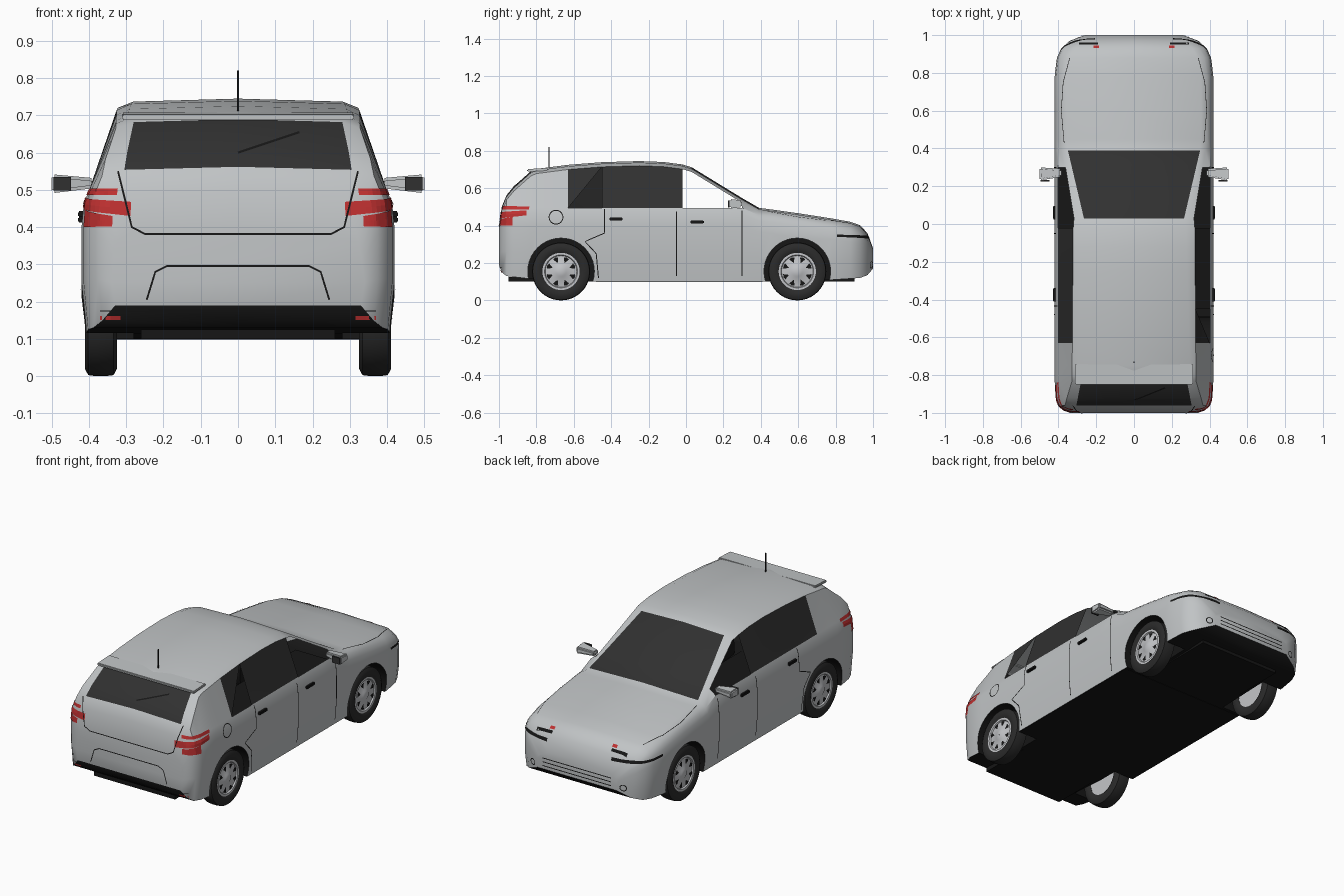
import bpy, bmesh, math
from mathutils import Vector
from mathutils.bvhtree import BVHTree

if "Cube" in bpy.data.objects:
    bpy.data.objects.remove(bpy.data.objects["Cube"])


def mat(name, r, g, b):
    m = bpy.data.materials.new(name)
    m.diffuse_color = (r, g, b, 1)
    m.use_nodes = True
    m.node_tree.nodes["Principled BSDF"].inputs["Base Color"].default_value = m.diffuse_color
    return m


PAINT = mat("silver_paint", .53, .55, .56)
GLASS = mat("dark_glass", .03, .03, .03)
BLACK = mat("black_trim", .008, .008, .008)
RED = mat("red_lens", .52, .03, .03)
TYRE = mat("tyre_rubber", .024, .024, .024)
RIM = mat("rim_grey", .55, .56, .58)


def make(name, bm, mats, angle=35):
    me = bpy.data.meshes.new(name)
    bm.to_mesh(me)
    bm.free()
    ob = bpy.data.objects.new(name, me)
    bpy.context.collection.objects.link(ob)
    for m in mats:
        me.materials.append(m)
    if angle:
        smooth(ob, angle)
    return ob


def smooth(ob, angle):
    bpy.ops.object.select_all(action='DESELECT')
    ob.select_set(True)
    bpy.context.view_layer.objects.active = ob
    bpy.ops.object.shade_smooth_by_angle(angle=math.radians(angle))


def box(name, lo, hi, m, bevel=0.0, shape=None):
    bm = bmesh.new()
    bmesh.ops.create_cube(bm, size=1)
    for v in bm.verts:
        v.co = Vector([lo[i] + (v.co[i] + .5) * (hi[i] - lo[i]) for i in range(3)])
        if shape:
            shape(v.co)
    if bevel:
        bmesh.ops.bevel(bm, geom=bm.edges[:], offset=bevel, segments=2, affect='EDGES')
    return make(name, bm, [m])


def lathe(bm, profile, cx, cy, cz, flip, mi, n=40):
    # turn an (x, radius) profile around the wheel axle
    rings = []
    for x, r in profile:
        rings.append([bm.verts.new((cx + flip * x, cy + r * math.cos(2 * math.pi * k / n),
                                    cz + r * math.sin(2 * math.pi * k / n))) for k in range(n)])
    for a, b in zip(rings, rings[1:]):
        for k in range(n):
            bm.faces.new((a[k], a[(k + 1) % n], b[(k + 1) % n], b[k])).material_index = mi


def curve(keys):
    def f(y):
        for (a, u), (b, v) in zip(keys, keys[1:]):
            if y <= b:
                return u + (v - u) * (y - a) / (b - a)
        return keys[-1][1]
    return f


# body shape curves along the length
TOP = [(-1, .40), (-.985, .50), (-.96, .562), (-.92, .61), (-.83, .69), (-.8, .703), (-.63, .725),
       (-.45, .739), (-.25, .745), (-.12, .74), (-.02, .727), (.03, .712), (.2, .608), (.3, .547),
       (.39, .495), (.45, .487), (.6, .466), (.78, .438), (.88, .42), (.93, .402), (.97, .36), (1, .28)]
HALF = [(-1, .34), (-.985, .375), (-.96, .40), (-.92, .415), (-.83, .42), (.78, .42),
        (.88, .408), (.93, .385), (.97, .34), (1, .26)]
FLOOR = [(-1, .19), (-.985, .15), (-.96, .13), (-.83, .115), (-.63, .1), (.45, .1),
         (.78, .11), (.93, .12), (.97, .135), (1, .17)]
EDGE = [(-1, .32), (-.96, .365), (-.92, .355), (-.83, .328), (-.02, .322), (.03, .318), (.39, .378),
        (.45, .388), (.78, .388), (.88, .372), (.93, .345), (.97, .30), (1, .22)]
CROWN = [(-1, .28), (-.96, .305), (-.83, .28), (-.75, .295), (-.02, .275), (.03, .265), (.39, .35),
         (.45, .355), (.78, .355), (.88, .335), (.93, .31), (.97, .265), (1, .19)]
top, half, floor, edge, crown = map(curve, (TOP, HALF, FLOOR, EDGE, CROWN))
ys = sorted({k[0] for c in (TOP, HALF, FLOOR, EDGE, CROWN) for k in c})


def section(y):
    w, z0, t = half(y), floor(y), top(y)
    belt = min(.495, t - .04)
    h = belt - z0
    pts = [(0, z0), (w * .97, z0), (w, z0 + .36 * h), (w, z0 + .75 * h), (w * .985, z0 + .92 * h),
           (w * .955, belt), (edge(y), t - .025), (crown(y), t - .008), (0, t)]
    return pts + [(-x, z) for x, z in pts[7:0:-1]]


# body shell: slots 0 paint, 1 glass, 2 black, 3 opening
bm = bmesh.new()
rings = [[bm.verts.new((x, y, z)) for x, z in section(y)] for y in ys]
for i in range(len(ys) - 1):
    ym = (ys[i] + ys[i + 1]) / 2
    for j in range(16):
        row = j if j < 8 else 15 - j
        a, b = rings[i][j], rings[i][(j + 1) % 16]
        c, d = rings[i + 1][(j + 1) % 16], rings[i + 1][j]
        if j == 5 and -.63 < ym < -.45:      # open quarter light on one side
            bm.faces.new((a, b, c)).material_index = 1
            bm.faces.new((a, c, d)).material_index = 3
            continue
        f = bm.faces.new((a, b, c, d))
        if row == 0:
            f.material_index = 2
        elif row == 7 and (.03 < ym < .39 or -.96 < ym < -.83):
            f.material_index = 1
        elif row == 5 and -.63 < ym < -.02:
            f.material_index = 1
        elif row == 5 and -.02 < ym < .3:
            f.material_index = 3
bm.faces.new(rings[0])
bm.faces.new(rings[-1])
bmesh.ops.recalc_face_normals(bm, faces=bm.faces[:])
body = make("body_shell", bm, [PAINT, GLASS, BLACK, RED], 0)

# wheel arches cut from the shell
WHEELS = [(s, y) for s in (1, -1) for y in (-.668, .595)]
bm = bmesh.new()
for s, y in WHEELS:
    caps = []
    for x in (.28, .5):
        caps.append([bm.verts.new((s * x, y + .178 * math.cos(k * math.pi / 20),
                                   .155 + .178 * math.sin(k * math.pi / 20))) for k in range(40)])
    for k in range(40):
        bm.faces.new((caps[0][k], caps[0][(k + 1) % 40], caps[1][(k + 1) % 40], caps[1][k]))
    bm.faces.new(caps[0])
    bm.faces.new(caps[1])
for f in bm.faces:
    f.material_index = 2
bmesh.ops.recalc_face_normals(bm, faces=bm.faces[:])
cutter = make("arch_cutter", bm, [PAINT, GLASS, BLACK, RED], 0)
cutter.hide_render = True
bpy.context.view_layer.objects.active = body
mod = body.modifiers.new("arches", 'BOOLEAN')
mod.operation, mod.solver, mod.object = 'DIFFERENCE', 'EXACT', cutter
bpy.ops.object.modifier_apply(modifier=mod.name)
bpy.data.objects.remove(cutter)

# surface lookup for fitted details, then open the front windows
bm = bmesh.new()
bm.from_mesh(body.data)
tree = BVHTree.FromBMesh(bm)
bmesh.ops.delete(bm, geom=[f for f in bm.faces if f.material_index == 3], context='FACES')
bm.to_mesh(body.data)
bm.free()
body.data.materials.pop(index=3)
smooth(body, 32)


def fitted(name, rows, m):
    # lay a grid of rays onto the body as a thin skin
    bm = bmesh.new()
    grid = []
    for row in rows:
        line = []
        for o, d in row:
            hit, n, _, _ = tree.ray_cast(o, d)
            line.append(bm.verts.new(hit - d * .003) if hit else None)
        grid.append(line)
    for a, b in zip(grid, grid[1:]):
        for k in range(len(a) - 1):
            q = (a[k], a[k + 1], b[k + 1], b[k])
            if all(q):
                bm.faces.new(q)
    return make(name, bm, [m], 0)


def ribbon(name, pts, axis, sign, width=.005, m=BLACK):
    # strip along a flat path, projected along one axis
    P = []
    for a, b in zip(pts, pts[1:]):
        a, b = Vector(a), Vector(b)
        n = max(1, int((b - a).length / .02))
        P += [a.lerp(b, k / n) for k in range(n)]
    P.append(Vector(pts[-1]))
    d = Vector((0, 0, 0))
    d[axis] = -sign
    rows = [[], []]
    for k, p in enumerate(P):
        t = (P[min(k + 1, len(P) - 1)] - P[max(k - 1, 0)]).normalized()
        for r, side in ((0, -.5), (1, .5)):
            q = list(p + Vector((-t.y, t.x)) * side * width)
            q.insert(axis, 2 * sign)
            rows[r].append((Vector(q), d))
    return fitted(name, rows, m)


def wrapped(name, s, cy, cx, end, a0, a1, z0, z1, m):
    # band around a body corner; z limits run from inner end to outer end
    rows = []
    for z in (z0, [(u + v) / 2 for u, v in zip(z0, z1)], z1):
        row = []
        for k in range(17):
            t = k / 16
            a = math.radians(a0 + (a1 - a0) * t)
            d = Vector((s * math.sin(a), end * math.cos(a), 0))
            row.append((Vector((s * cx, cy, z[0] + (z[1] - z[0]) * t)) + d, -d))
        rows.append(row)
    return fitted(name, rows, m)


def circle(cx, cy, r):
    return [(cx + r * math.cos(k * math.pi / 12), cy + r * math.sin(k * math.pi / 12)) for k in range(25)]


for s, side in ((1, "right"), (-1, "left")):
    # doors
    ribbon(side + "_front_door_gap", [(.3, .13), (.3, .48)], 0, s)
    ribbon(side + "_middle_door_gap", [(-.05, .13), (-.05, .475)], 0, s)
    ribbon(side + "_rear_door_gap", [(-.435, .49), (-.435, .36), (-.54, .315), (-.48, .25), (-.468, .12)], 0, s)
    for n, y, z in (("rear", -.375, .435), ("front", .06, .42)):
        x = s * .42
        box(f"{side}_{n}_handle", (x - .01, y - .035, z - .008), (x + .01, y + .035, z + .008), BLACK, .003)
    # tail lights and reflectors
    wrapped(side + "_tail_light_upper", s, -.8, .25, -1, 22, 76, (.487, .487), (.504, .503), RED)
    wrapped(side + "_tail_light_middle", s, -.8, .25, -1, 11, 72, (.43, .455), (.468, .482), RED)
    wrapped(side + "_tail_light_lower", s, -.8, .25, -1, 24, 52, (.402, .40), (.43, .447), RED)
    ribbon(side + "_rear_reflector", [(s * .315, .156), (s * .37, .156)], 1, -1, .011, RED)
    # headlights and fog lamps
    wrapped(side + "_headlight_base", s, .8, .2, 1, 2, 88, (.325, .34), (.343, .352), BLACK)
    ribbon(side + "_headlight_trim", [(s * .19, .955), (s * .29, .955)], 2, 1, .012)
    ribbon(side + "_indicator", [(s * .185, .938), (s * .215, .938)], 2, 1, .012, RED)
    ribbon(side + "_fog_lamp", circle(s * .29, .19, .017), 1, 1)
    ribbon(side + "_bonnet_gap", [(s * .37, .43), (s * .385, .6), (s * .375, .75), (s * .34, .88)], 2, 1, .003)
    # mirrors
    xs = sorted((s * .385, s * .5))

    def taper(co):
        if abs(co.x) < .45:
            co.z = .505 + (co.z - .49) * .5
            co.y = .25 + (co.y - .23) * .6
        elif co.y > .27:
            co.z = .515 + (co.z - .515) * .7
    box(side + "_mirror", (xs[0], .23, .49), (xs[1], .30, .543), PAINT, .008, taper)
    xs = sorted((s * .448, s * .495))
    box(side + "_mirror_glass", (xs[0], .224, .498), (xs[1], .233, .535), GLASS)

# fuel cap, tailgate, bumper and grille lines
ribbon("fuel_cap_gap", circle(-.695, .445, .037), 0, 1)
ribbon("tailgate_gap", [(-.322, .55), (-.285, .40), (-.25, .382), (.25, .382), (.285, .40), (.322, .55)], 1, -1)
ribbon("plate_recess", [(-.245, .205), (-.222, .28), (-.19, .296), (.19, .296), (.222, .28), (.245, .205)], 1, -1)
ribbon("rear_bumper_gap", [(-.37, .175), (.37, .175)], 1, -1, .003)
ribbon("rear_wiper", [(0, .6), (.165, .655)], 1, -1, .006)
for k in range(3):
    ribbon(f"grille_line_{k + 1}", [(-.22, .19 + .022 * k), (.22, .19 + .022 * k)], 1, 1, .005)

# roof spoiler, antenna, underbody
box("roof_spoiler", (-.312, -.85, .698), (.312, -.74, .712), PAINT, .004,
    lambda co: setattr(co, "z", co.z - (.006 if co.y < -.8 else 0) - (.004 if abs(co.x) > .2 else 0)))
box("antenna", (-.0025, -.735, .70), (.0025, -.729, .82), BLACK)
box("underbody", (-.26, -.95, .1), (.26, .9, .125), BLACK)
box("underbody_middle", (-.405, -.48, .098), (.405, .41, .105), BLACK)

# wheels: tyre, rim dish, dark openings between spokes
TYRE_P = [(-.035, .098), (-.042, .11), (-.043, .135), (-.034, .152), (-.012, .155), (.012, .155),
          (.034, .152), (.043, .135), (.042, .11), (.035, .098)]
RIM_P = [(-.032, .0005), (-.032, .1), (.036, .1), (.036, .088), (.028, .084), (.034, .03),
         (.038, .024), (.038, .0005)]
for s, y in WHEELS:
    bm = bmesh.new()
    cx, cz = s * .368, .155
    lathe(bm, TYRE_P, cx, y, cz, s, 0)
    lathe(bm, RIM_P, cx, y, cz, s, 1)
    for k in range(8):
        a = (k + .5) * math.pi / 4
        tri = [(.048, 0), (.077, -.2), (.08, 0), (.077, .2)]
        bm.faces.new([bm.verts.new((cx + s * .0345, y + r * math.cos(a + e), cz + r * math.sin(a + e)))
                      for r, e in tri]).material_index = 2
    bmesh.ops.recalc_face_normals(bm, faces=bm.faces[:])
    make(("right" if s > 0 else "left") + ("_front_wheel" if y > 0 else "_rear_wheel"), bm, [TYRE, RIM, BLACK])
